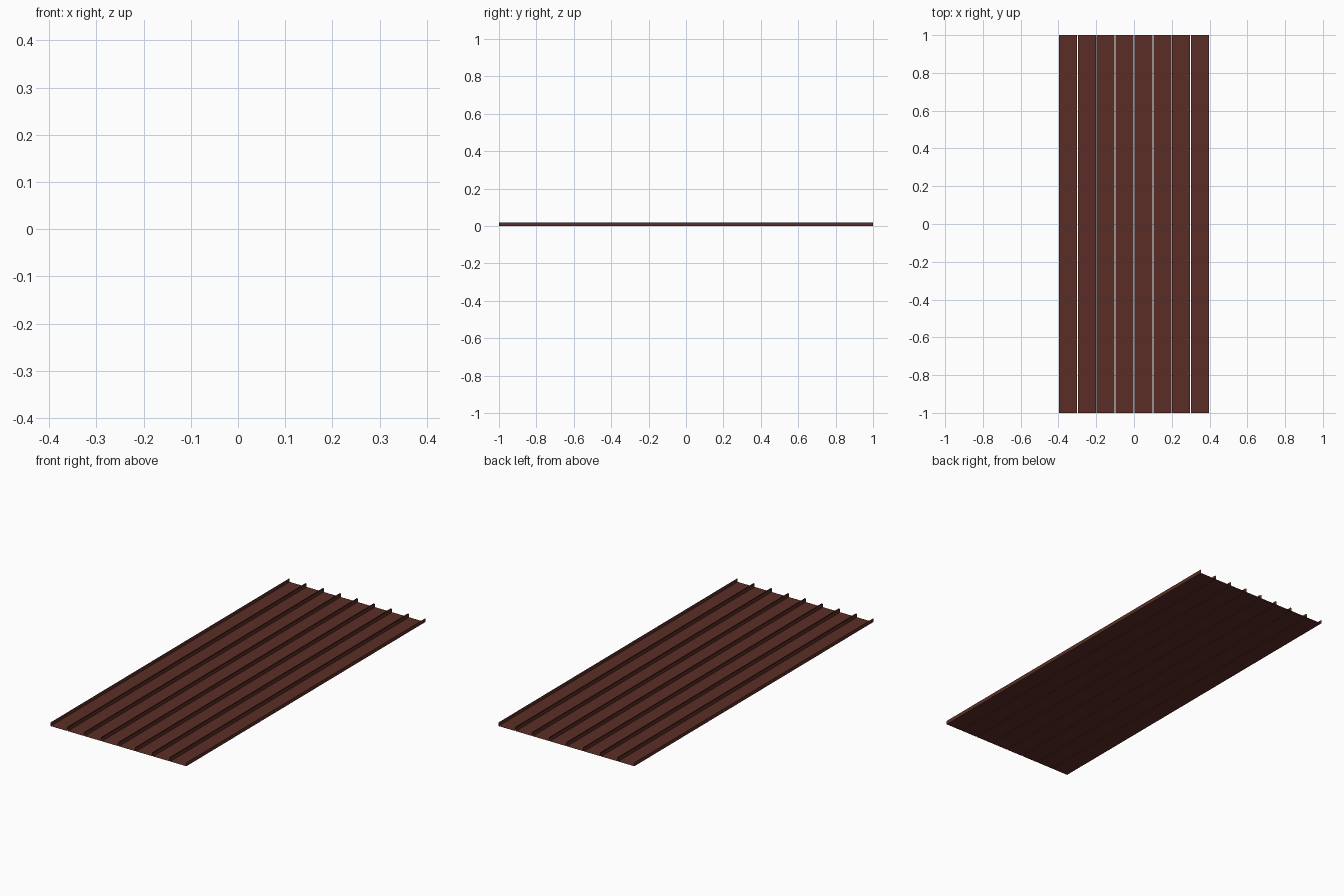
import bpy, bmesh

if "Cube" in bpy.data.objects:
    bpy.data.objects.remove(bpy.data.objects["Cube"])

COUNT, PITCH, WIDTH = 8, 0.1, 0.095
HEIGHT, HALF_LEN = 0.02, 1.0

mat = bpy.data.materials.new("dark red brown")
mat.diffuse_color = (0.105, 0.027, 0.019, 1)
mat.use_nodes = True
mat.node_tree.nodes["Principled BSDF"].inputs["Base Color"].default_value = mat.diffuse_color


def tray(name, x0):
    # thin sheet-metal tray: flat pan with an upstand along each long side
    profile = [(x0, HEIGHT), (x0, 0), (x0 + WIDTH, 0), (x0 + WIDTH, HEIGHT)]
    bm = bmesh.new()
    front = [bm.verts.new((x, -HALF_LEN, z)) for x, z in profile]
    back = [bm.verts.new((x, HALF_LEN, z)) for x, z in profile]
    for i in range(3):
        bm.faces.new((front[i], front[i + 1], back[i + 1], back[i]))
    mesh = bpy.data.meshes.new(name)
    bm.to_mesh(mesh)
    bm.free()
    mesh.materials.append(mat)
    bpy.context.collection.objects.link(bpy.data.objects.new(name, mesh))


# row of roof panels with a narrow gap between neighbours
left = -((COUNT - 1) * PITCH + WIDTH) / 2
for n in range(COUNT):
    tray(f"roof_panel_{n + 1}", left + n * PITCH)
